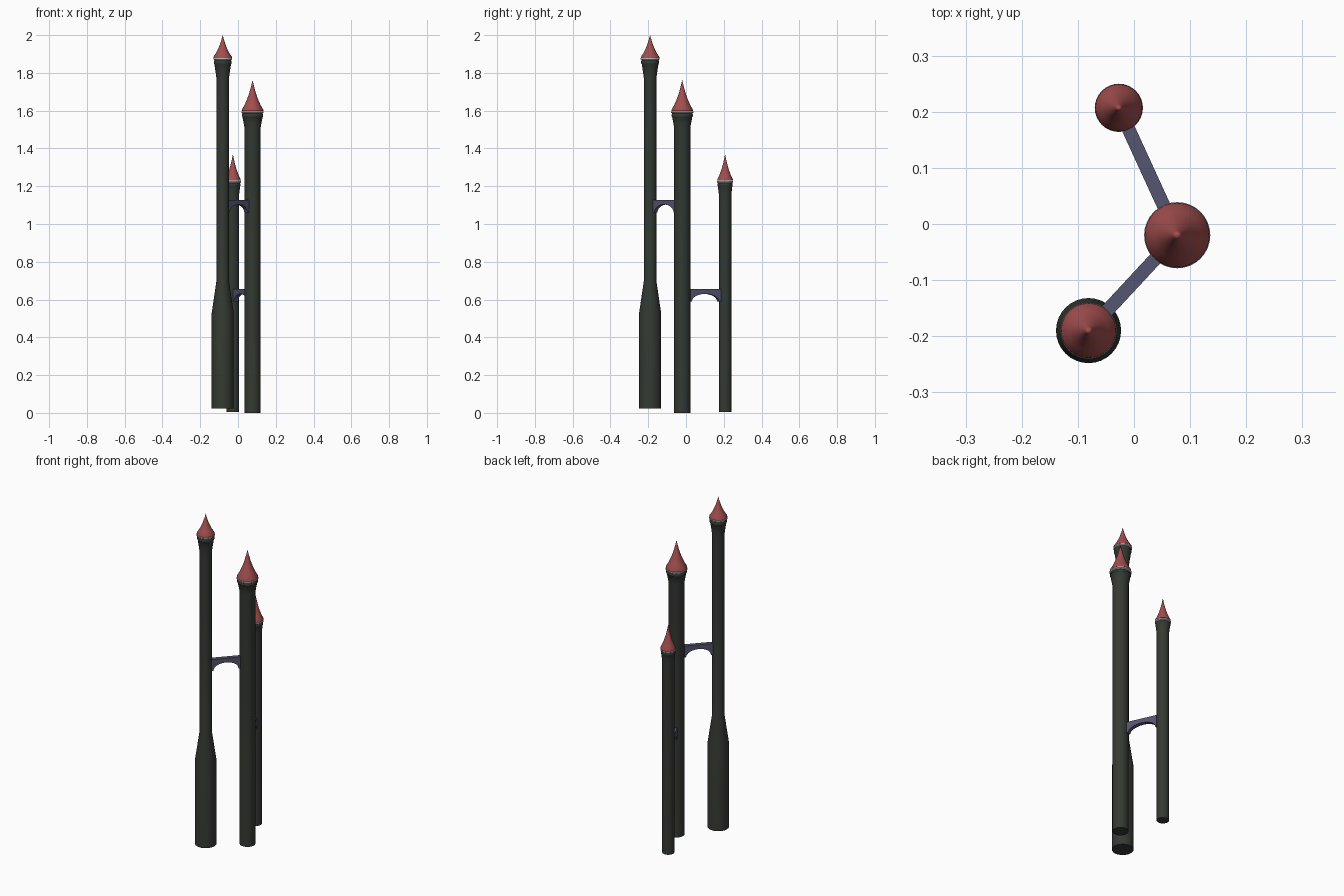
import bpy, bmesh, math
from mathutils import Vector

if "Cube" in bpy.data.objects:
    bpy.data.objects.remove(bpy.data.objects["Cube"])

SEG = 32


def material(name, color):
    m = bpy.data.materials.new(name)
    m.diffuse_color = (*color, 1)
    m.use_nodes = True
    m.node_tree.nodes["Principled BSDF"].inputs["Base Color"].default_value = m.diffuse_color
    return m


STONE = material("dark_stone", (0.035, 0.042, 0.032))
ROOF = material("red_roof", (0.36, 0.075, 0.075))
BRIDGE = material("slate_bridge", (0.09, 0.09, 0.16))
RIM = material("pale_rim", (0.5, 0.53, 0.55))


def finish(name, bm, mat, loc, angle=30):
    bmesh.ops.recalc_face_normals(bm, faces=bm.faces)
    me = bpy.data.meshes.new(name)
    bm.to_mesh(me)
    bm.free()
    me.materials.append(mat)
    ob = bpy.data.objects.new(name, me)
    bpy.context.collection.objects.link(ob)
    ob.location = loc
    bpy.ops.object.select_all(action='DESELECT')
    ob.select_set(True)
    bpy.context.view_layer.objects.active = ob
    bpy.ops.object.shade_smooth_by_angle(angle=math.radians(angle))
    return ob


def lathe(name, profile, mat, xy):
    """Revolve (radius, z) points into a capped solid; radius 0 makes a tip."""
    bm = bmesh.new()
    rings = []
    for r, z in profile:
        n = SEG if r > 0 else 1
        rings.append([bm.verts.new((r * math.cos(math.tau * i / SEG),
                                    r * math.sin(math.tau * i / SEG), z)) for i in range(n)])
    for a, b in zip(rings, rings[1:]):
        for i in range(SEG):
            j = (i + 1) % SEG
            bm.faces.new((a[i], a[j], b[0]) if len(b) == 1 else (a[i], a[j], b[j], b[i]))
    for ring in (rings[0], rings[-1]):
        if len(ring) > 1:
            bm.faces.new(ring)
    return finish(name, bm, mat, (*xy, 0))


def tower(name, xy, shaft, r, flare_z, eave_z, lip_r, roof_r, tip_z):
    # shaft with a curved flare and a small overhanging lip
    d = eave_z - 0.02 - flare_z
    body = shaft + [(r, flare_z),
                    (r + (lip_r - r) * 0.3, flare_z + d * 0.35),
                    (r + (lip_r - r) * 0.8, flare_z + d * 0.85),
                    (lip_r, flare_z + d * 0.9), (lip_r, eave_z - 0.018),
                    (lip_r * 0.92, eave_z - 0.01)]
    lathe(name + "_shaft", body, STONE, xy)
    # pale band under the eaves
    lathe(name + "_rim", [(lip_r * 0.94, eave_z - 0.012), (roof_r, eave_z - 0.008),
                          (roof_r, eave_z - 0.002)], RIM, xy)
    # concave spire roof
    h = tip_z - eave_z
    curve = [(0.98, 0), (0.96, 0.05), (0.72, 0.2), (0.5, 0.38),
             (0.3, 0.58), (0.14, 0.79), (0, 1)]
    lathe(name + "_roof", [(roof_r * k, eave_z + h * t) for k, t in curve], ROOF, xy)


def bridge(name, a, b, ra, rb, top, crown, spring, width=0.024):
    # arched bridge between two tower walls, ends sunk slightly into them
    a, b = Vector(a), Vector(b)
    d = (b - a).normalized()
    p, q = a + d * (ra - 0.006), b - d * (rb - 0.006)
    side = Vector((-d.y, d.x)) * width / 2
    length = (q - p).length
    n = 16
    margin = 0.014
    outline = [(0, top), (0, spring)]
    for i in range(n + 1):
        t = math.pi * (1 - i / n)
        outline.append((length / 2 + (length / 2 - margin) * math.cos(t),
                        spring + (crown - spring) * math.sin(t)))
    outline += [(length, spring), (length, top)]
    bm = bmesh.new()
    verts = [bm.verts.new((*(p + d * s + side), z)) for s, z in outline]
    face = bm.faces.new(verts)
    ext = bmesh.ops.extrude_face_region(bm, geom=[face])
    moved = [v for v in ext["geom"] if isinstance(v, bmesh.types.BMVert)]
    bmesh.ops.translate(bm, verts=moved, vec=(-2 * side.x, -2 * side.y, 0))
    bmesh.ops.triangulate(bm, faces=[f for f in bm.faces if len(f.verts) > 4])
    finish(name, bm, BRIDGE, (0, 0, 0))


TALL, MID, LOW = (-0.081, -0.190), (0.077, -0.020), (-0.027, 0.207)

# three towers; the tallest has a wide tapering foot
tower("tall_tower", TALL, [(0.058, 0.022), (0.058, 0.53), (0.033, 0.70)],
      0.033, 1.77, 1.88, 0.047, 0.050, 2.0)
tower("middle_tower", MID, [(0.043, 0.0)],
      0.043, 1.51, 1.597, 0.056, 0.059, 1.762)
tower("low_tower", LOW, [(0.033, 0.006)],
      0.033, 1.155, 1.229, 0.040, 0.043, 1.37)

# two arched bridges
bridge("upper_bridge", TALL, MID, 0.033, 0.043, 1.128, 1.103, 1.06)
bridge("lower_bridge", MID, LOW, 0.043, 0.033, 0.656, 0.63, 0.59)
